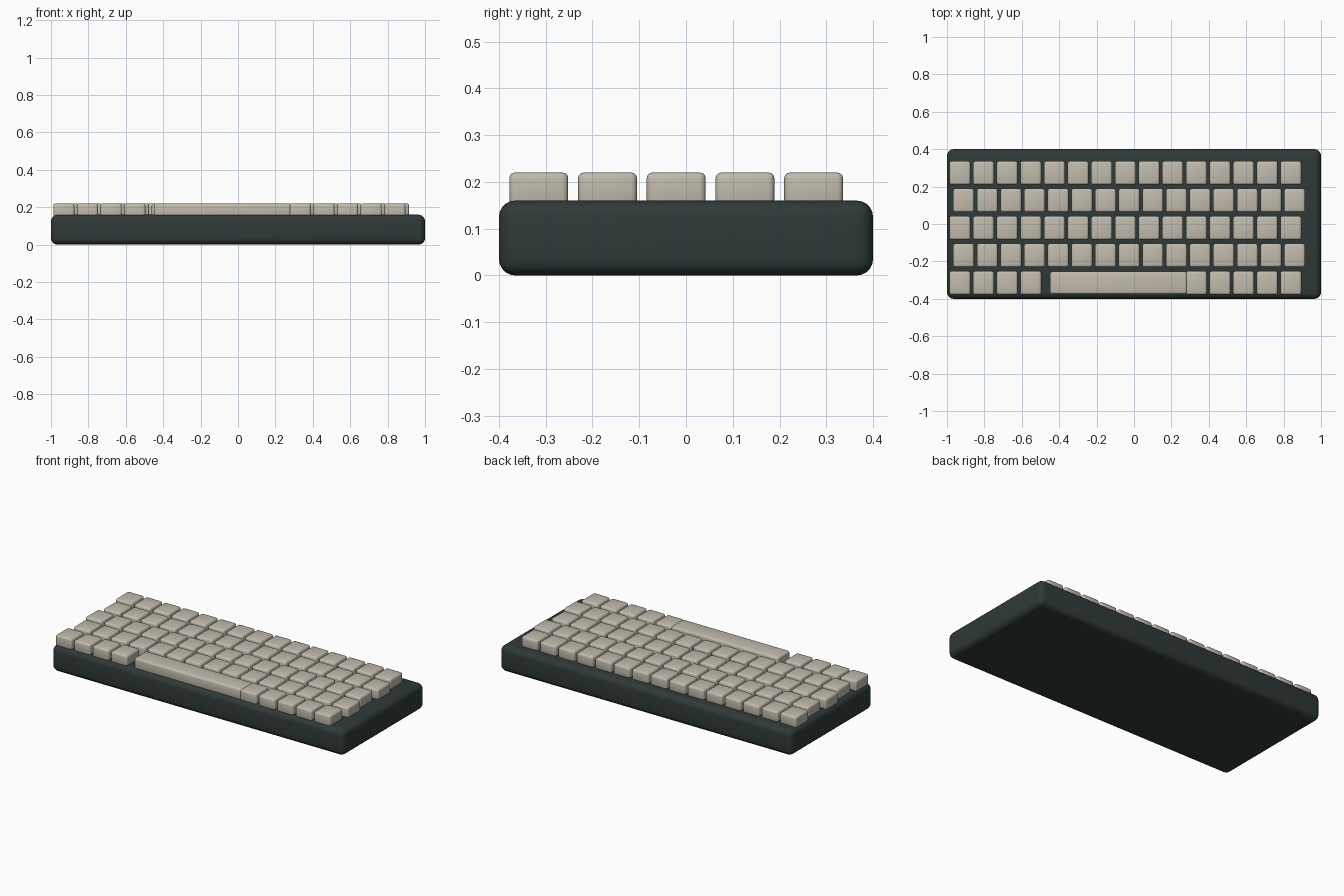
import bpy

if "Cube" in bpy.data.objects:
    bpy.data.objects.remove(bpy.data.objects["Cube"])


def material(name, rgb):
    m = bpy.data.materials.new(name)
    m.diffuse_color = (*rgb, 1)
    m.use_nodes = True
    m.node_tree.nodes["Principled BSDF"].inputs["Base Color"].default_value = m.diffuse_color
    return m


CASE = material("dark slate", (0.028, 0.042, 0.040))
KEYS = material("warm beige", (0.54, 0.50, 0.42))


def rounded_box(name, lo, hi, radius, segments, mat):
    """Box between two corners with rounded edges."""
    bpy.ops.mesh.primitive_cube_add(size=1, location=[(a + b) / 2 for a, b in zip(lo, hi)])
    ob = bpy.context.object
    ob.name = name
    ob.scale = [b - a for a, b in zip(lo, hi)]
    bpy.ops.object.transform_apply(location=False, rotation=False, scale=True)
    bev = ob.modifiers.new("rounding", 'BEVEL')
    bev.width = radius
    bev.segments = segments
    bpy.ops.object.modifier_apply(modifier=bev.name)
    bpy.ops.object.shade_smooth_by_angle()
    ob.data.materials.append(mat)
    return ob


# Case
rounded_box("case", (-1, -0.4, 0), (1, 0.4, 0.16), 0.035, 5, CASE)

# Key grid: five rows, every second row shifted slightly to the right
PITCH_X, PITCH_Y = 0.1264, 0.147
HALF_X, HALF_Y = 0.056, 0.063
Z0, Z1 = 0.15, 0.22
for row in range(5):
    y = -0.315 + row * PITCH_Y
    shift = 0.02 if row % 2 else 0
    for col in range(15):
        if row == 0 and 4 <= col <= 9:
            continue  # room for the space bar
        x = -0.931 + col * PITCH_X + shift
        rounded_box(f"key_{row}_{col}", (x - HALF_X, y - HALF_Y, Z0),
                    (x + HALF_X, y + HALF_Y, Z1), 0.012, 3, KEYS)

# Space bar
rounded_box("space_bar", (-0.45, -0.375, Z0), (0.283, -0.255, Z1), 0.012, 3, KEYS)
